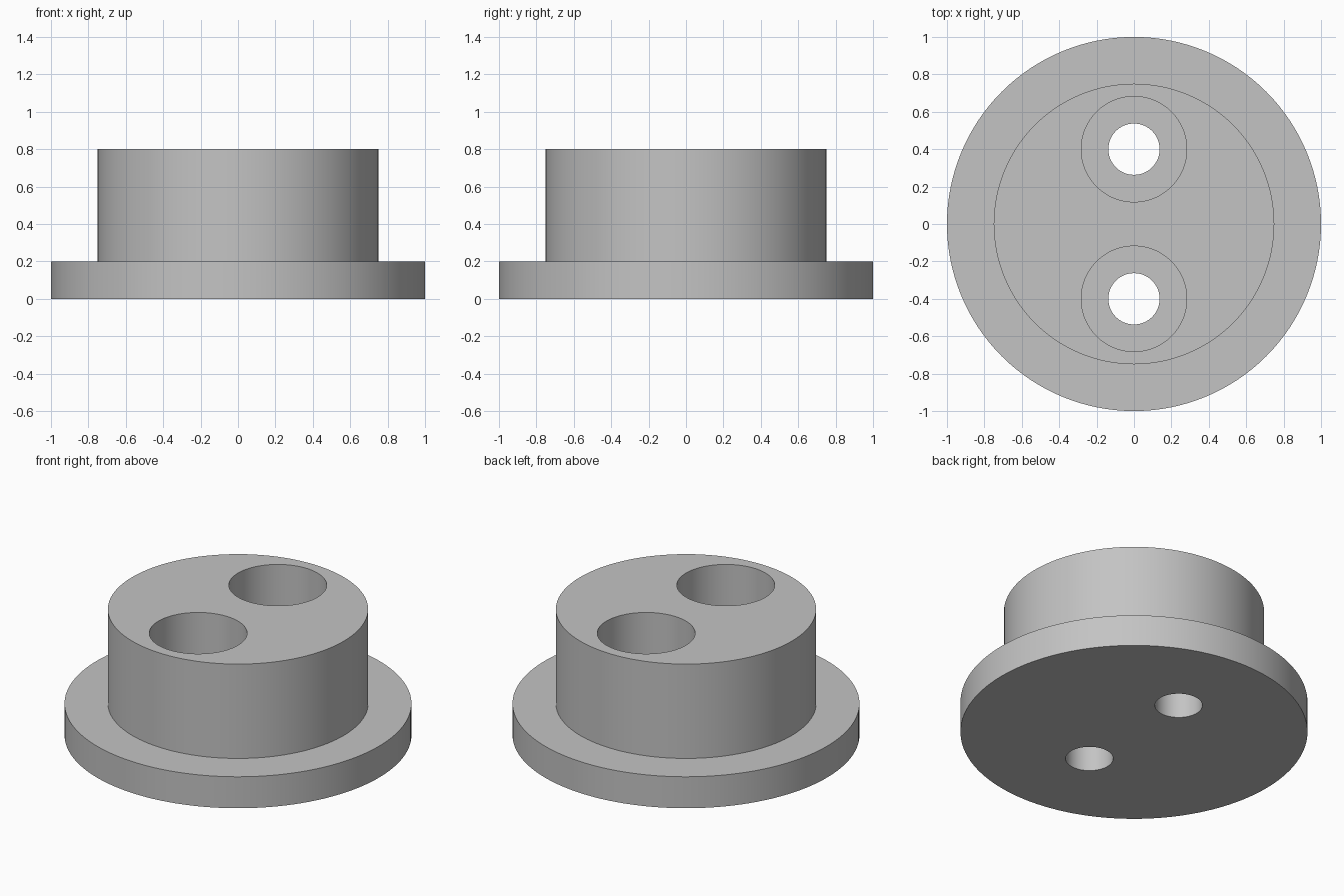
import bpy
import math

SEGMENTS = 128

default_cube = bpy.data.objects.get("Cube")
if default_cube:
    bpy.data.objects.remove(default_cube, do_unlink=True)

grey = bpy.data.materials.new("plain grey")
grey.use_nodes = True
colour = (0.55, 0.55, 0.55, 1)
grey.diffuse_color = colour
grey.node_tree.nodes["Principled BSDF"].inputs["Base Color"].default_value = colour


def lathe(name, profile, y=0):
    """Closed solid turned about a vertical axis from (radius, height) points."""
    verts, faces = [], []
    for r, z in profile:
        for i in range(SEGMENTS):
            a = math.tau * i / SEGMENTS
            verts.append((r * math.cos(a), y + r * math.sin(a), z))
    for ring in range(len(profile) - 1):
        low, high = ring * SEGMENTS, (ring + 1) * SEGMENTS
        for i in range(SEGMENTS):
            j = (i + 1) % SEGMENTS
            faces.append((low + i, low + j, high + j, high + i))
    faces.append(tuple(reversed(range(SEGMENTS))))
    faces.append(tuple(range(len(verts) - SEGMENTS, len(verts))))
    mesh = bpy.data.meshes.new(name)
    mesh.from_pydata(verts, [], faces)
    mesh.materials.append(grey)
    obj = bpy.data.objects.new(name, mesh)
    bpy.context.collection.objects.link(obj)
    return obj


# Flange and boss in one turned body
body = lathe("flanged_boss", [(1, 0), (1, 0.2), (0.75, 0.2), (0.75, 0.8)])
bpy.context.view_layer.objects.active = body

# Two counterbored screw holes, front and back
for side, y in (("front", -0.4), ("back", 0.4)):
    cutter = lathe(side + "_hole_cutter",
                   [(0.137, -0.1), (0.137, 0.2), (0.282, 0.2), (0.282, 0.9)], y)
    cutter.hide_render = True
    cut = body.modifiers.new(side + "_hole", "BOOLEAN")
    cut.operation = "DIFFERENCE"
    cut.solver = "EXACT"
    cut.object = cutter
    bpy.ops.object.modifier_apply(modifier=cut.name)
    bpy.data.objects.remove(cutter, do_unlink=True)

# Smooth walls with sharp rims
bpy.ops.object.select_all(action="DESELECT")
body.select_set(True)
bpy.ops.object.shade_smooth_by_angle(angle=math.radians(30))
